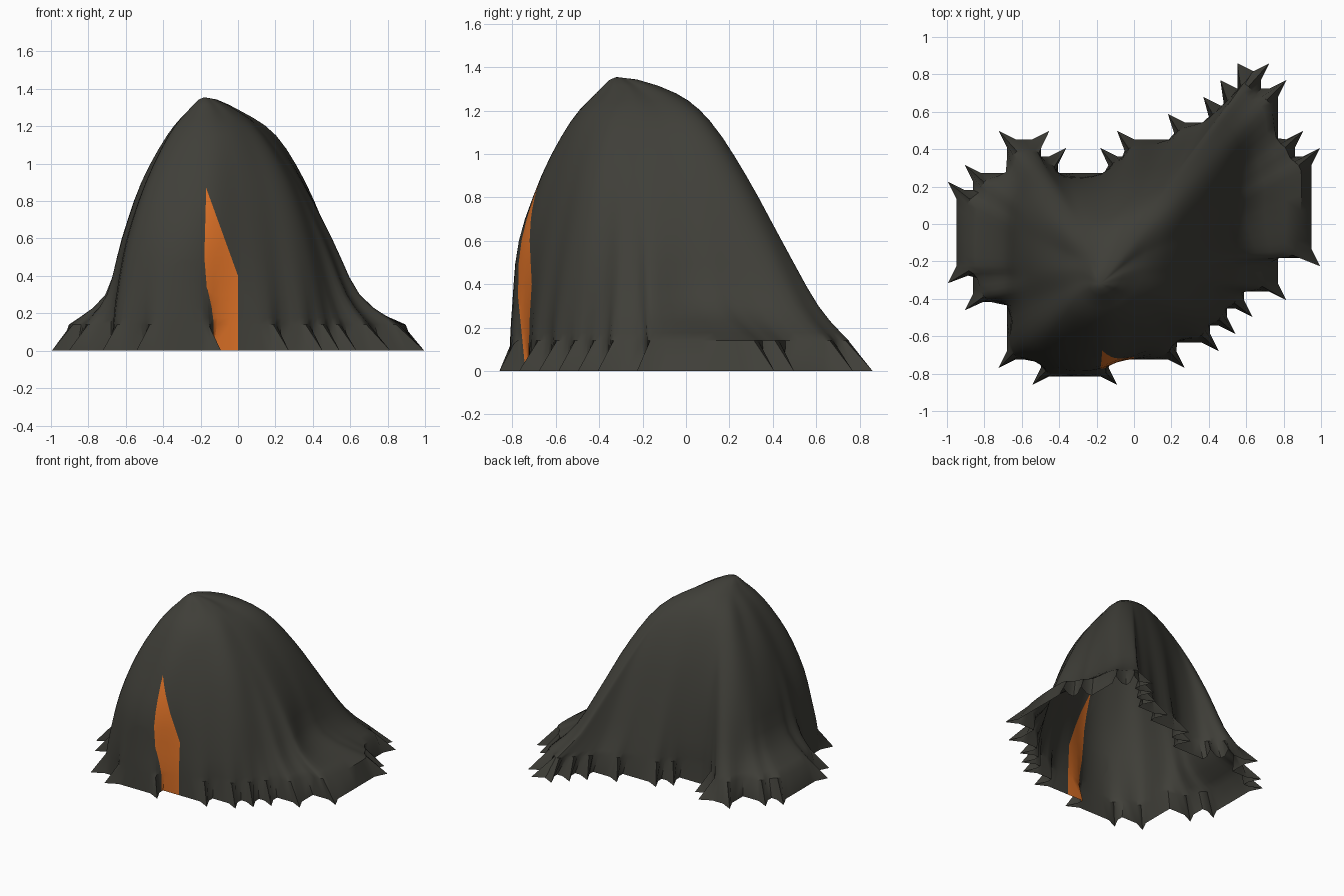
import bpy, bmesh, math
from mathutils import Vector

if "Cube" in bpy.data.objects:
    bpy.data.objects.remove(bpy.data.objects["Cube"])

CELL = 0.0905
CX, CY = -0.15, -0.25            # axis the cloth is lofted around
APEX = Vector((-0.18, -0.32, 1.355))


def material(name, rgb):
    m = bpy.data.materials.new(name)
    m.diffuse_color = (*rgb, 1)
    m.use_nodes = True
    m.node_tree.nodes["Principled BSDF"].inputs["Base Color"].default_value = m.diffuse_color
    return m


# stepped ground outline in cells, counter-clockwise
STEPS = [(10.5, -2), (10.5, 4), (9.5, 4), (9.5, 5), (8.5, 5), (8.5, 8), (7.5, 8), (7.5, 9),
         (6.6, 9), (6.6, 8), (5.6, 8), (5.6, 7), (4.6, 7), (4.6, 6), (2.5, 6), (2.5, 5),
         (-.5, 5), (-.5, 4), (-1.5, 4), (-1.5, 3), (-4.5, 3), (-4.5, 4), (-5.5, 4), (-5.5, 5),
         (-7.5, 5), (-7.5, 3), (-9.5, 3), (-9.5, 2), (-10.5, 2), (-10.5, -3), (-9.5, -3),
         (-9.5, -4.6), (-7.5, -4.6), (-7.5, -8), (-5.5, -8), (-5.5, -9), (-1.5, -9), (-1.5, -8),
         (2.5, -8), (2.5, -7), (4.5, -7), (4.5, -6), (5.5, -6), (5.5, -5), (6.5, -5),
         (6.5, -4), (8.5, -4), (8.5, -2)]

# contour heights, and radius of each contour at 16 directions
LEVELS = [0, .14, .3, .6, .9, 1.15, 1.28]
RADII = [
    [.92, 1.19, 1.30, .76, .55, .57, .75, .87, .80, .57, .66, .60, .56, .51, .55, .72],
    [.86, 1.13, 1.25, .74, .54, .55, .73, .81, .75, .56, .65, .595, .55, .505, .53, .69],
    [.73, .81, 1.06, .70, .53, .53, .64, .60, .57, .54, .63, .585, .535, .495, .52, .65],
    [.61, .69, .87, .62, .49, .48, .55, .50, .48, .48, .57, .55, .51, .46, .47, .57],
    [.47, .54, .68, .52, .42, .40, .43, .38, .37, .37, .45, .43, .415, .38, .39, .45],
    [.30, .36, .47, .38, .31, .29, .28, .23, .23, .24, .29, .29, .28, .27, .27, .29],
    [.15, .16, .23, .22, .18, .15, .13, .12, .12, .13, .16, .17, .16, .14, .14, .14]]
FOLLOW = [1, .8, .6, .35, .12, 0, 0]     # how much each contour follows the steps


def catmull(a, b, c, d, t):
    return 0.5 * (2 * b + (c - a) * t + (2 * a - 5 * b + 4 * c - d) * t * t
                  + (3 * b - a - 3 * c + d) * t ** 3)


def radius(level, ang):
    f = (ang / (2 * math.pi) * 16) % 16
    k = int(f)
    r = RADII[level]
    return catmull(r[k - 1], r[k % 16], r[(k + 1) % 16], r[(k + 2) % 16], f - k)


# hem points: every outer corner is drawn out to a pointed tip
def hem_points():
    corners = [Vector(p) * CELL for p in STEPS]
    hem, inner = [], []
    n = len(corners)
    h = CELL / 2
    for i, c in enumerate(corners):
        din = (c - corners[i - 1]).normalized()
        nxt = corners[(i + 1) % n]
        dout = (nxt - c).normalized()
        convex = din.x * dout.y - din.y * dout.x > 0
        if convex:
            a, b = c - din * h, c + dout * h
            hem += [a, c + (din - dout) * h, b]
            inner += [a, (a + b) / 2, b]
        else:
            hem.append(c)
            inner.append(c)
        length = (nxt - c).length
        count = round(length / CELL)
        for j in range(1, count):
            p = c.lerp(nxt, j / count)
            hem.append(p)
            inner.append(p)
    return hem, inner


hem, inner = hem_points()
N = len(hem)

# growing angles around the axis, and deviation from the base contour
angles, prev = [], None
for p in inner:
    a = math.atan2(p.y - CY, p.x - CX)
    if prev is not None:
        a = prev + (a - prev + math.pi) % (2 * math.pi) - math.pi
        a = max(a, prev + 0.002)
    angles.append(a)
    prev = a
dev = [math.hypot(p.x - CX, p.y - CY) - radius(0, a) for p, a in zip(inner, angles)]


def smooth(vals, wrap):
    out = []
    for i in range(N):
        lo = vals[i - 1] - (wrap if i == 0 else 0)
        hi = vals[(i + 1) % N] + (wrap if i == N - 1 else 0)
        out.append((lo + 2 * vals[i] + hi) / 4)
    return out


# control rings, softened more and more towards the top
rings = [[Vector((p.x, p.y, 0)) for p in hem]]
for lv in range(1, len(LEVELS)):
    for _ in range(1 if lv == 1 else 2 * lv - 2):
        angles, dev = smooth(angles, 2 * math.pi), smooth(dev, 0)
    ring = []
    for a, d in zip(angles, dev):
        r = radius(lv, a) + d * FOLLOW[lv]
        ring.append(Vector((CX + r * math.cos(a), CY + r * math.sin(a), LEVELS[lv])))
    rings.append(ring)
rings.append([APEX.copy()] * N)

# refine the rings along their height
fine = [rings[0]]
for s in range(1, len(rings)):
    for t in ([1] if s < 2 else [1 / 3, 2 / 3, 1]):
        if t == 1:
            fine.append(rings[s])
            continue
        p0 = rings[s - 2] if s > 2 else rings[s - 1]
        ring = []
        for i in range(N):
            # past the top, mirror the opposite side so that the crown is rounded
            p3 = rings[s + 1][i] if s + 1 < len(rings) else 2 * APEX - rings[s - 1][i]
            if s + 1 == len(rings):
                p3.z = rings[s - 1][i].z
            ring.append(catmull(p0[i], rings[s - 1][i], rings[s][i], p3, t))
        fine.append(ring)

# draped cloth shell, open underneath
bm = bmesh.new()
rows = [[bm.verts.new(p) for p in ring] for ring in fine[:-1]]
for lo, hi in zip(rows, rows[1:]):
    for i in range(N):
        j = (i + 1) % N
        bm.faces.new((lo[i], lo[j], hi[j], hi[i]))
top = bm.verts.new(APEX)
for i in range(N):
    bm.faces.new((rows[-1][i], rows[-1][(i + 1) % N], top))

# orange opening: cut its straight outline into the front, seen along y
PATCH = [(-.14, 0), (0, 0), (0, .4), (-.17, .87), (-.18, .5)]
sides = list(zip(PATCH, PATCH[1:] + PATCH[:1]))[1:]


def front_faces():
    out = []
    for f in bm.faces:
        c = f.calc_center_median()
        if c.y < -0.5 and -0.4 < c.x < 0.2 and c.z < 1:
            out.append(f)
    return out


def cut(co, no):
    faces = front_faces()
    geom = list({v for f in faces for v in f.verts}) + list({e for f in faces for e in f.edges}) + faces
    bmesh.ops.bisect_plane(bm, geom=geom, plane_co=co, plane_no=no, dist=1e-5)


for (x0, z0), (x1, z1) in sides:
    cut((x0, 0, z0), (z1 - z0, 0, x0 - x1))
cut((0, -.74, 0), (0, 1, .1))    # the drawn-out tip beside the opening stays dark
for f in front_faces():
    c = f.calc_center_median()
    inside = all((x1 - x0) * (c.z - z0) - (z1 - z0) * (c.x - x0) > 0
                 for (x0, z0), (x1, z1) in sides)
    if inside and c.y > -.74 - .1 * c.z:
        f.material_index = 1

mesh = bpy.data.meshes.new("draped_cloth")
bm.to_mesh(mesh)
bm.free()
mesh.materials.append(material("charcoal cloth", (.050, .049, .040)))
mesh.materials.append(material("orange opening", (.72, .165, .02)))
obj = bpy.data.objects.new("draped_cloth", mesh)
bpy.context.collection.objects.link(obj)
bpy.context.view_layer.objects.active = obj
obj.select_set(True)
bpy.ops.object.shade_smooth_by_angle(angle=math.radians(40))
